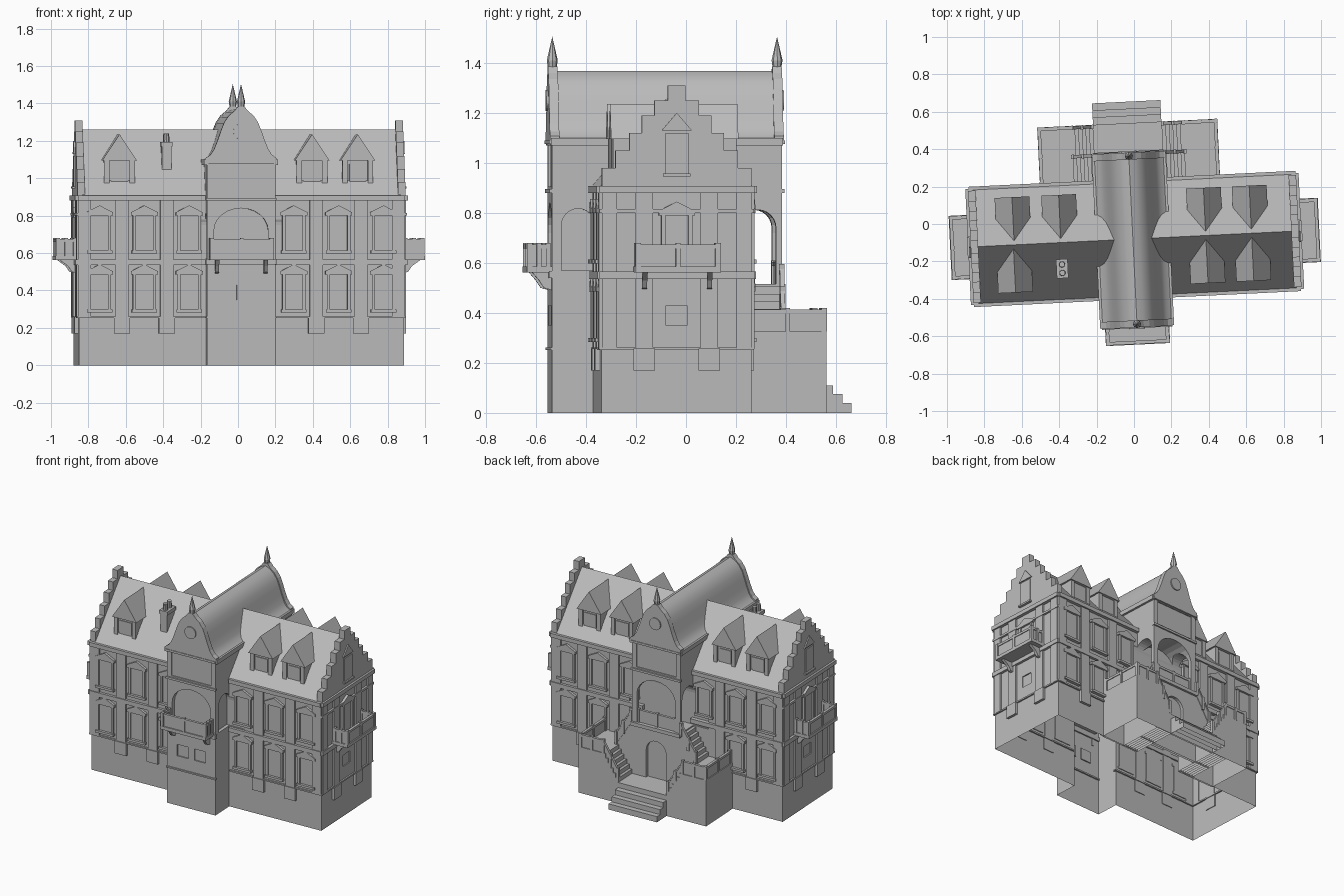
import bpy, bmesh, math
from mathutils import Matrix, Vector

if "Cube" in bpy.data.objects:
    bpy.data.objects.remove(bpy.data.objects["Cube"])

stone = bpy.data.materials.new("stone grey")
stone.use_nodes = True
GREY = (0.5, 0.5, 0.5, 1)
stone.diffuse_color = GREY
stone.node_tree.nodes["Principled BSDF"].inputs["Base Color"].default_value = GREY

TURN = Matrix.Rotation(math.radians(2.8), 4, 'Z')
PLAN = Matrix.Identity(4)
UPRIGHT = Matrix.Rotation(math.radians(90), 4, 'X')      # u across, v up, w outward
PROFILE = Matrix(((0, 0, 1, 0), (0, 1, 0, 0), (1, 0, 0, 0), (0, 0, 0, 1)))


def wall(angle, x, y):
    """Frame of a wall: u runs along it, v is height, w points outward."""
    return Matrix.Translation((x, y, 0)) @ Matrix.Rotation(math.radians(angle), 4, 'Z') @ UPRIGHT


C = -0.01
M_FRONT, M_LEFT, M_BACK, M_RIGHT = [wall(a, 0, -0.08) for a in (0, 90, 180, 270)]
W_FRONT, W_LEFT, W_BACK, W_RIGHT = [wall(a, C, -0.085) for a in (0, 90, 180, 270)]


def prism(bm, pts, w0, w1, m=PLAN):
    low = [bm.verts.new(m @ Vector((a, b, w0))) for a, b in pts]
    high = [bm.verts.new(m @ Vector((a, b, w1))) for a, b in pts]
    bm.faces.new(low[::-1])
    bm.faces.new(high)
    n = len(pts)
    for i in range(n):
        j = (i + 1) % n
        bm.faces.new((low[i], low[j], high[j], high[i]))


def box(bm, u0, u1, v0, v1, w0, w1, m=PLAN):
    prism(bm, [(u0, v0), (u1, v0), (u1, v1), (u0, v1)], w0, w1, m)


def both(pts):
    """Complete a half outline by mirroring it about u = 0."""
    return pts + [(-a, b) for a, b in reversed(pts) if a > 0]


def arch(u, half, z0, spring, rise, n=12):
    curve = [(u + half * math.cos(math.pi * i / n), spring + rise * math.sin(math.pi * i / n))
             for i in range(n + 1)]
    return [(u + half, z0)] + curve + [(u - half, z0)]


def finish(name, bm):
    bmesh.ops.recalc_face_normals(bm, faces=bm.faces)
    bm.transform(TURN)
    mesh = bpy.data.meshes.new(name)
    bm.to_mesh(mesh)
    bm.free()
    mesh.materials.append(stone)
    ob = bpy.data.objects.new(name, mesh)
    bpy.context.collection.objects.link(ob)
    return ob


def combine(target, operation, bm):
    tool = finish("cutter", bm)
    tool.hide_render = True
    mod = target.modifiers.new("cut", 'BOOLEAN')
    mod.operation, mod.object, mod.solver = operation, tool, 'EXACT'
    bpy.context.view_layer.objects.active = target
    bpy.ops.object.modifier_apply(modifier=mod.name)
    bpy.data.objects.remove(tool)


def open_base(ob):
    bm = bmesh.new()
    bm.from_mesh(ob.data)
    floor = [f for f in bm.faces if all(v.co.z < 0.001 for v in f.verts)]
    bmesh.ops.delete(bm, geom=floor, context='FACES')
    bm.to_mesh(ob.data)
    bm.free()


# Walls: long house crossed by a taller wing, with niches and an open rear loggia
bm = bmesh.new()
box(bm, -0.87, 0.87, -0.38, 0.22, 0, 0.905)
walls = finish("walls", bm)
bm = bmesh.new()
box(bm, C - 0.183, C + 0.183, -0.545, 0.375, 0, 1.09)
combine(walls, 'UNION', bm)
big = arch(0, 0.145, 0.515, 0.72, 0.12)
small_window = lambda u: [(u - 0.042, 0.35), (u + 0.042, 0.35), (u + 0.042, 0.43), (u - 0.042, 0.43)]
panel = [(-0.15, 0.905), (0.15, 0.905), (0.15, 1.07), (-0.15, 1.07)]
cuts = [(arch(0, 0.145, 0.58, 0.72, 0.12), 0.43, 0.6, W_FRONT),
        (arch(-0.355, 0.067, 0.57, 0.75, 0.067), 0.16, 0.3, W_LEFT),
        (arch(0.355, 0.067, 0.57, 0.75, 0.067), 0.16, 0.3, W_RIGHT),
        (arch(0.365, 0.072, 0.515, 0.74, 0.072), -0.3, 0.3, W_LEFT),
        (big, 0.30, 0.6, W_BACK),
        (arch(0, 0.075, 0.145, 0.34, 0.075), 0.44, 0.6, W_BACK),
        (panel, 0.452, 0.6, W_FRONT), (panel, 0.452, 0.6, W_BACK),
        (small_window(-0.065), 0.452, 0.6, W_FRONT), (small_window(0.065), 0.452, 0.6, W_FRONT),
        (small_window(0), 0.862, 0.95, M_LEFT), (small_window(0), 0.862, 0.95, M_RIGHT)]
for pts, w0, w1, m in cuts:
    bm = bmesh.new()
    prism(bm, pts, w0, w1, m)
    combine(walls, 'DIFFERENCE', bm)
open_base(walls)

# Roofs
bm = bmesh.new()
prism(bm, [(-0.315, 0.895), (0.315, 0.895), (0, 1.26)], -0.85, 0.85, M_LEFT)
finish("main_roof", bm)
bell = [(0.19, 1.08), (0.19, 1.108), (0.165, 1.125), (0.145, 1.155), (0.125, 1.205),
        (0.108, 1.255), (0.09, 1.3), (0.066, 1.335), (0.036, 1.36), (0.016, 1.385)]
bm = bmesh.new()
prism(bm, both([(a * 0.97, b - 0.008) for a, b in bell[:-1]] + [(0, 1.368)]), -0.44, 0.44, W_FRONT)
roof = finish("wing_roof", bm)
bpy.context.view_layer.objects.active = roof
roof.select_set(True)
bpy.ops.object.shade_smooth_by_angle(angle=math.radians(28))

# Bell-shaped wing gables with medallion and spire
bm = bmesh.new()
for m in (W_FRONT, W_BACK):
    prism(bm, both(bell), 0.43, 0.468, m)
    prism(bm, arch(0, 0.042, 1.25, 1.25, 0.042)[1:-1] +
          [(-0.042 * math.cos(math.pi * i / 12), 1.25 - 0.042 * math.sin(math.pi * i / 12))
           for i in range(1, 12)], 0.46, 0.476, m)
    for z, depth, r1, r2 in ((1.385, 0.05, 0.014, 0.022), (1.4575, 0.095, 0.022, 0)):
        bmesh.ops.create_cone(bm, cap_ends=True, segments=8, radius1=r1, radius2=r2, depth=depth,
                              matrix=Matrix.Translation(m @ Vector((0, z, 0.45))))
finish("wing_gables", bm)

# Stepped end gables with a tall attic window
bm = bmesh.new()
steps = [(0.30, 0.98), (0.245, 1.05), (0.19, 1.12), (0.14, 1.19), (0.09, 1.25), (0.036, 1.31)]
for m in (M_LEFT, M_RIGHT):
    half, z = [(steps[0][0], 0.9)], 0.9
    for a, top in steps:
        half += [(a, z), (a, top)]
        z = top
    prism(bm, both(half[1:]), 0.838, 0.878, m)
    box(bm, -0.046, 0.046, 0.95, 1.12, 0.87, 0.886, m)
    box(bm, -0.055, 0.055, 0.945, 0.957, 0.87, 0.896, m)
    prism(bm, [(-0.06, 1.13), (0.06, 1.13), (0, 1.2)], 0.87, 0.886, m)
finish("stepped_gables", bm)


def window(bm, m, u, z, w, height=0.19):
    for s in (-1, 1):
        a = u + s * 0.054
        box(bm, a - 0.008, a + 0.008, z, z + height, w - 0.005, w + 0.014, m)
    box(bm, u - 0.05, u + 0.05, z, z + height, w - 0.005, w + 0.004, m)
    box(bm, u - 0.068, u + 0.068, z - 0.012, z + 0.004, w - 0.005, w + 0.022, m)
    prism(bm, [(u - 0.072, z + height), (u + 0.072, z + height), (u + 0.072, z + height + 0.018),
               (u, z + height + 0.055), (u - 0.072, z + height + 0.018)], w - 0.005, w + 0.018, m)


# Windows, pilasters, basement plates and string courses
win, pil, led = bmesh.new(), bmesh.new(), bmesh.new()
courses = [(0.252, 0.262, 0.010), (0.535, 0.565, 0.018), (0.88, 0.908, 0.022)]
for m in (M_FRONT, M_BACK):
    for s in (-1, 1):
        for u in (0.28, 0.52, 0.76):
            window(win, m, s * u, 0.61, 0.30)
            if m is M_FRONT or u > 0.5:
                window(win, m, s * u, 0.295, 0.30)
        for u in (0.40, 0.64, 0.84):
            box(pil, s * u - 0.035, s * u + 0.035, 0.255, 0.88, 0.295, 0.312, m)
            if u < 0.8 and (m is M_FRONT or u > 0.5):
                box(pil, s * u - 0.043, s * u + 0.043, 0.17, 0.258, 0.295, 0.318, m)
        for z0, z1, w in courses:
            box(led, min(s * 0.18, s * 0.875), max(s * 0.18, s * 0.875), z0, z1, 0.29, 0.30 + w, m)
for m in (M_LEFT, M_RIGHT):
    window(win, m, 0, 0.59, 0.87, 0.2)
    for s in (-1, 1):
        box(pil, s * 0.13 - 0.035, s * 0.13 + 0.035, 0.255, 0.88, 0.865, 0.882, m)
        box(pil, s * 0.27 - 0.03, s * 0.27 + 0.03, 0.255, 0.88, 0.865, 0.882, m)
        box(pil, s * 0.13 - 0.043, s * 0.13 + 0.043, 0.17, 0.258, 0.865, 0.888, m)
    for z0, z1, w in courses + [(0.80, 0.815, 0.015)]:
        box(led, -0.31, 0.31, z0, z1, 0.86, 0.87 + w, m)
for m in (W_LEFT, W_RIGHT):
    box(led, -0.465, 0.465, 1.07, 1.10, 0.175, 0.198, m)
for z0, z1, w in ((0.252, 0.262, 0.008), (0.54, 0.568, 0.012), (0.88, 0.895, 0.01), (1.075, 1.09, 0.012)):
    box(led, -0.188, 0.188, z0, z1, 0.45, 0.46 + w, W_FRONT)
    if z0 > 0.6:
        box(led, -0.188, 0.188, z0, z1, 0.45, 0.46 + w, W_BACK)
finish("windows", win)
finish("pilasters", pil)
finish("string_courses", led)

# Dormers and chimney
bm = bmesh.new()
for m, row in ((M_FRONT, (-0.65, 0.38, 0.625)), (M_BACK, (-0.625, -0.38, 0.395, 0.645))):
    for u in row:
        box(bm, u - 0.08, u + 0.08, 0.945, 1.10, 0.06, 0.235, m)
        prism(bm, [(u - 0.093, 1.095), (u + 0.093, 1.095), (u, 1.235)], 0.01, 0.255, m)
        for s in (-1, 1):
            a = u + s * 0.068
            box(bm, a - 0.014, a + 0.014, 0.945, 1.10, 0.22, 0.247, m)
        box(bm, u - 0.09, u + 0.09, 0.94, 0.957, 0.2, 0.255, m)
        box(bm, u - 0.045, u + 0.045, 0.96, 1.075, 0.23, 0.24, m)
finish("dormers", bm)
bm = bmesh.new()
box(bm, -0.42, -0.37, -0.265, -0.175, 1.0, 1.19)
box(bm, -0.426, -0.364, -0.271, -0.169, 1.17, 1.195)
for y in (-0.243, -0.197):
    bmesh.ops.create_cone(bm, cap_ends=True, segments=10, radius1=0.017, radius2=0.015, depth=0.05,
                          matrix=Matrix.Translation((-0.395, y, 1.215)))
finish("chimney", bm)


def rail(bm, m, u0, u1, z0, z1, w, h=0.085):
    """Balustrade panel with posts and handrail, sloping from z0 to z1."""
    for a, b, t in ((0, h, 0.004), (h - 0.012, h + 0.004, 0.009)):
        prism(bm, [(u0, z0 + a), (u1, z1 + a), (u1, z1 + b), (u0, z0 + b)], w - t, w + t, m)
    for u, z in ((u0, z0), (u1, z1), ((u0 + u1) / 2, (z0 + z1) / 2)):
        box(bm, u - 0.009, u + 0.009, z, z + h + 0.01, w - 0.011, w + 0.011, m)


# Balconies on curved brackets
bm = bmesh.new()
for m, w0, w1 in ((W_FRONT, 0.455, 0.56), (M_LEFT, 0.865, 0.988), (M_RIGHT, 0.865, 0.988)):
    box(bm, -0.172, 0.172, 0.562, 0.585, w0, w1, m)
    rail(bm, m, -0.16, 0.16, 0.585, 0.585, w1 - 0.012)
    for s in (-1, 1):
        rail(bm, m @ PROFILE, w0 + 0.02, w1 - 0.012, 0.585, 0.585, s * 0.16)
        prism(bm, [(w0, 0.49), (w0 + 0.035, 0.5), (w0 + 0.055, 0.53), (w1 - 0.02, 0.565), (w0, 0.565)],
              s * 0.13 - 0.01, s * 0.13 + 0.01, m @ PROFILE)
finish("balconies", bm)

# Rear terrace with a double stair up to the loggia
bm, rails = bmesh.new(), bmesh.new()
REAR = wall(180, C, 0)
box(bm, -0.185, 0.185, 0, 0.145, 0.36, 0.54, REAR)
for i, z in enumerate((0.11, 0.075, 0.04)):
    box(bm, -0.183, 0.183, 0, z, 0.53, 0.58 + 0.0375 * i, REAR)
for s in (-1, 1):
    box(bm, min(s * 0.3, s * 0.482), max(s * 0.3, s * 0.482), 0, 0.325, 0.21, 0.54, REAR)
    for i in range(6):
        a, b = sorted((s * (0.183 + 0.0195 * i), s * (0.183 + 0.0195 * (i + 1))))
        box(bm, a, b, 0, 0.175 + 0.03 * i, 0.375, 0.54, REAR)
        box(bm, a, b, 0, 0.505 - 0.03 * i, 0.21, 0.375, REAR)
    rail(rails, REAR, s * 0.19, s * 0.3, 0.15, 0.325, 0.53)
    rail(rails, REAR, s * 0.19, s * 0.3, 0.5, 0.325, 0.375)
    rail(rails, REAR, s * 0.3, s * 0.472, 0.325, 0.325, 0.53)
    rail(rails, REAR @ PROFILE, 0.24, 0.53, 0.325, 0.325, s * 0.472)
rail(rails, REAR, -0.14, 0.14, 0.515, 0.515, 0.36)
box(rails, -0.188, 0.188, 0.49, 0.515, 0.365, 0.39, REAR)
open_base(finish("terrace_and_stairs", bm))
finish("stair_rails", rails)
